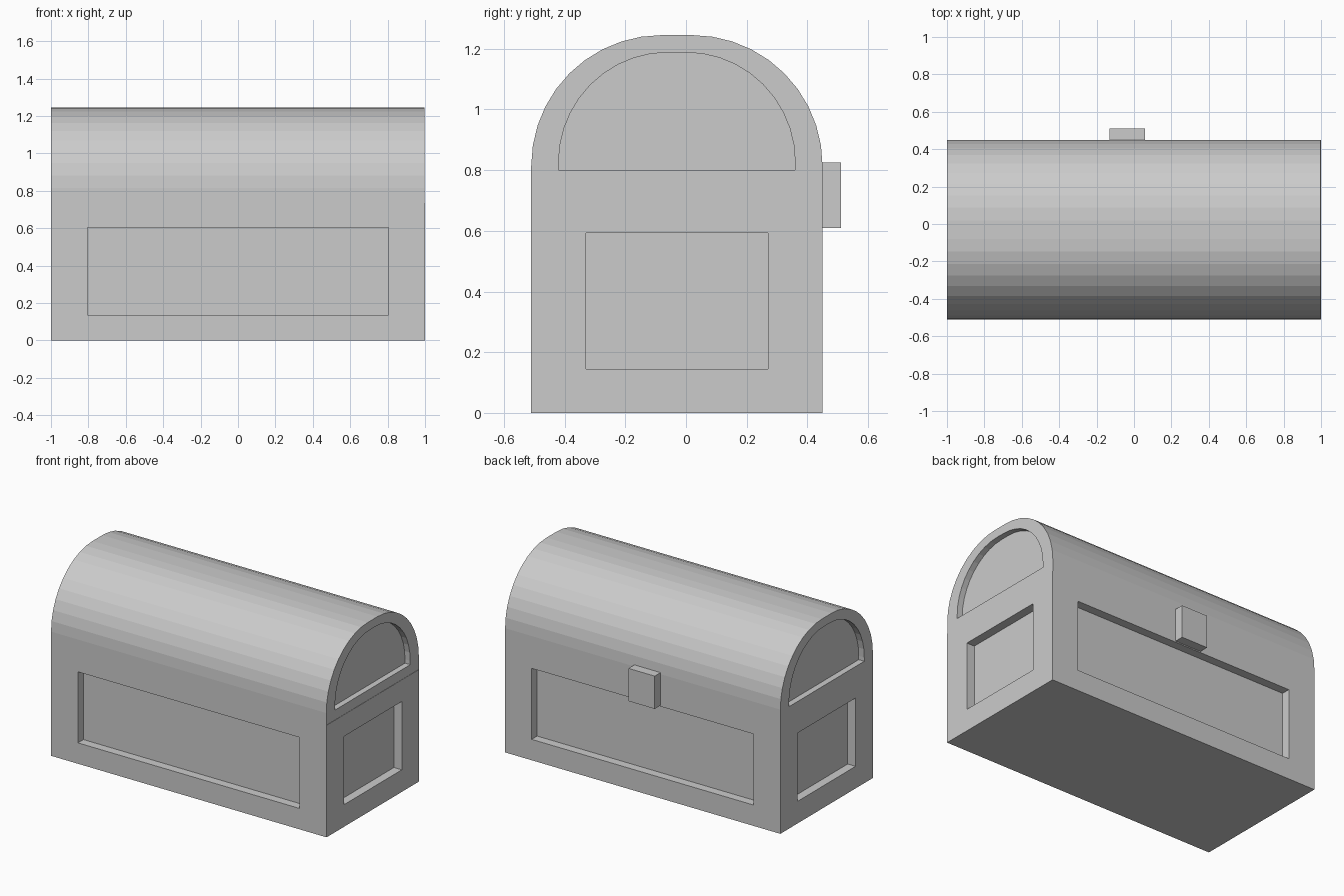
import bpy, bmesh
from math import sin, cos, pi

if "Cube" in bpy.data.objects:
    bpy.data.objects.remove(bpy.data.objects["Cube"])

CY = -0.03  # centre line of the chest in y


def arch(half, low, spring, rad, rise, n=10):
    """Round-topped profile in (y, z), with a short flat on top."""
    flat = half - rad
    right = [(flat + rad * cos(a), spring + rise * sin(a))
             for a in (pi / 2 * i / n for i in range(n + 1))]
    right.insert(0, (half, low))
    return [(CY + y, z) for y, z in right] + [(CY - y, z) for y, z in reversed(right)]


def rect(y0, y1, z0, z1):
    return [(y0, z0), (y1, z0), (y1, z1), (y0, z1)]


def prism(name, profile, x0, x1):
    """Extrude a (y, z) profile along x."""
    bm = bmesh.new()
    face = bm.faces.new([bm.verts.new((x0, y, z)) for y, z in profile])
    ext = bmesh.ops.extrude_face_region(bm, geom=[face])
    bmesh.ops.translate(bm, vec=(x1 - x0, 0, 0),
                        verts=[g for g in ext["geom"] if isinstance(g, bmesh.types.BMVert)])
    bmesh.ops.recalc_face_normals(bm, faces=bm.faces)
    me = bpy.data.meshes.new(name)
    bm.to_mesh(me)
    bm.free()
    ob = bpy.data.objects.new(name, me)
    bpy.context.collection.objects.link(ob)
    return ob


def carve(target, cutter):
    cutter.hide_render = True
    mod = target.modifiers.new("carve", "BOOLEAN")
    mod.operation, mod.solver, mod.object = "DIFFERENCE", "EXACT", cutter
    bpy.context.view_layer.objects.active = target
    bpy.ops.object.modifier_apply(modifier=mod.name)
    bpy.data.objects.remove(cutter)


# chest with barrel lid
chest = prism("chest", arch(0.48, 0, 0.815, 0.43, 0.43), -1, 1)

# lid end sits back very slightly on the right
carve(chest, prism("lid_step", rect(-0.7, 0.7, 0.735, 1.4), 0.998, 1.1))

# recessed panels on front and back
for y0, y1 in ((-0.6, -0.453), (0.393, 0.6)):
    carve(chest, prism("long_panel", rect(y0, y1, 0.137, 0.603), -0.805, 0.805))

# recessed square and arched panels on both ends
for s in (-1, 1):
    carve(chest, prism("end_panel", rect(-0.33, 0.27, 0.145, 0.593), s * 0.943, s * 1.1))
    carve(chest, prism("lid_panel", arch(0.39, 0.80, 0.825, 0.36, 0.363), s * 0.96, s * 1.1))

# latch on the back
prism("latch", rect(0.44, 0.51, 0.61, 0.825), -0.13, 0.06)
